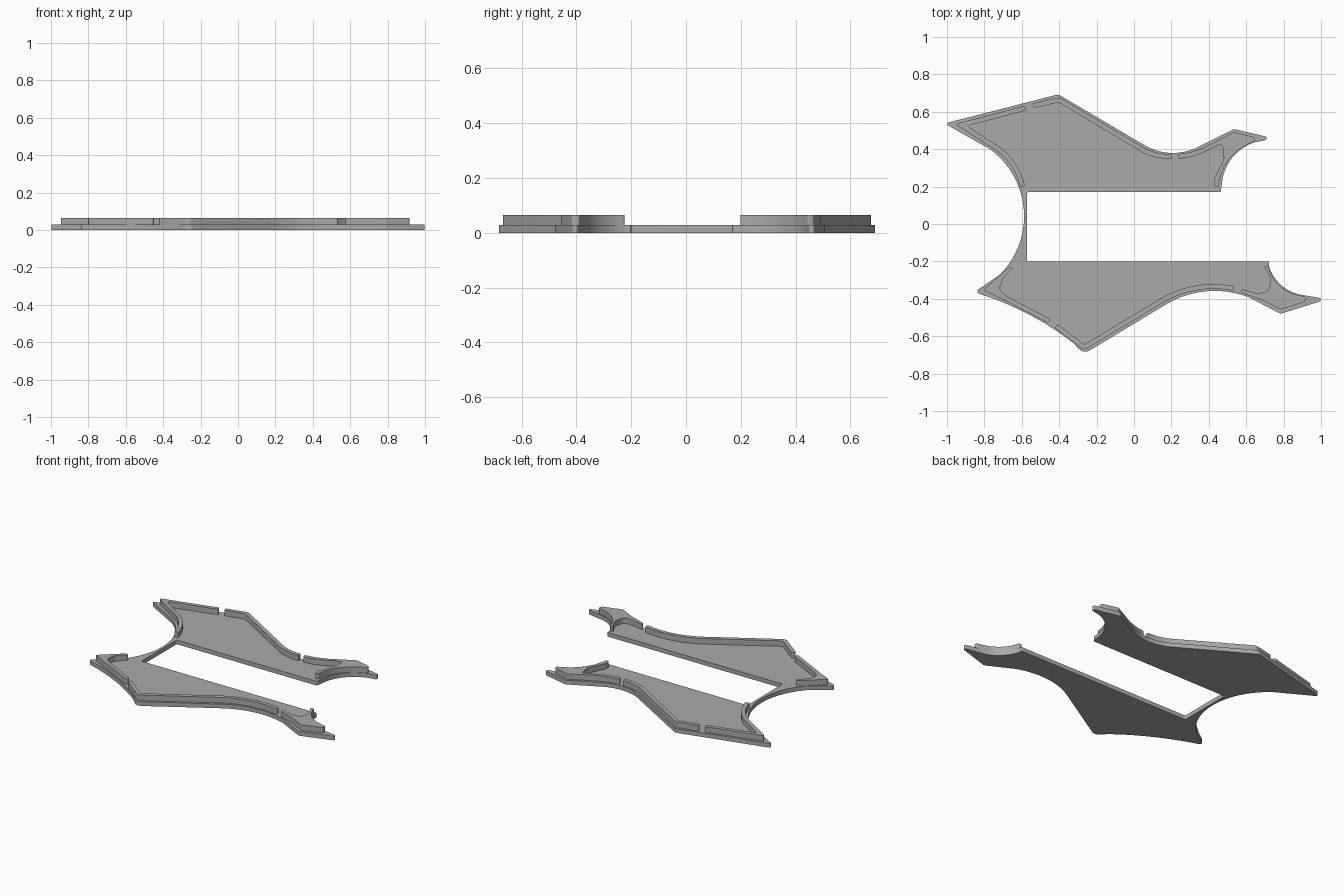
import bpy
import bmesh
import math
from mathutils import Vector

cube = bpy.data.objects.get("Cube")
if cube:
    bpy.data.objects.remove(cube)

PLATE_TOP = 0.028
RIM_TOP = 0.065
RIM_WIDTH = 0.026

grey = bpy.data.materials.new("plain_grey")
grey.use_nodes = True
grey.diffuse_color = (0.4, 0.4, 0.4, 1)
grey.node_tree.nodes["Principled BSDF"].inputs["Base Color"].default_value = grey.diffuse_color


def arc(start, via, end, steps=20):
    """Points on the circle through three points."""
    a, b, c = Vector(start), Vector(via), Vector(end)
    p, q = b - a, c - a
    d = 2 * (p.x * q.y - p.y * q.x)
    centre = a + Vector((q.y * p.length_squared - p.y * q.length_squared,
                         p.x * q.length_squared - q.x * p.length_squared)) / d
    first, last = a - centre, c - centre
    sweep = math.atan2(last.y, last.x) - math.atan2(first.y, first.x)
    sweep = (sweep + math.pi) % math.tau - math.pi
    points = []
    for i in range(steps + 1):
        angle = math.atan2(first.y, first.x) + sweep * i / steps
        p = centre + first.length * Vector((math.cos(angle), math.sin(angle)))
        points.append((p.x, p.y))
    return points


def rounded(points, radius, closed=True, steps=6):
    """Round the sharp corners; a third value on a point overrides the radius."""
    result = []
    count = len(points)
    for i, point in enumerate(points):
        p = Vector(point[:2])
        r = point[2] if len(point) > 2 else radius
        if r == 0 or (not closed and i in (0, count - 1)):
            result.append(p)
            continue
        to_prev = Vector(points[i - 1][:2]) - p
        to_next = Vector(points[(i + 1) % count][:2]) - p
        angle = to_prev.angle(to_next)
        if angle > math.radians(165):
            result.append(p)
            continue
        cut = min(r / math.tan(angle / 2), 0.45 * to_prev.length, 0.45 * to_next.length)
        a, b = p + to_prev.normalized() * cut, p + to_next.normalized() * cut
        for k in range(steps + 1):
            t = k / steps
            result.append(a * (1 - t) ** 2 + p * (2 * t * (1 - t)) + b * t ** 2)
    return result


def slab(name, outline, bottom, top):
    """Extrude a flat outline into a slab."""
    bm = bmesh.new()
    face = bm.faces.new([bm.verts.new((p[0], p[1], bottom)) for p in outline])
    extruded = bmesh.ops.extrude_face_region(bm, geom=[face], use_keep_orig=True)
    for v in extruded["geom"]:
        if isinstance(v, bmesh.types.BMVert):
            v.co.z = top
    bmesh.ops.recalc_face_normals(bm, faces=bm.faces)
    mesh = bpy.data.meshes.new(name)
    bm.to_mesh(mesh)
    bm.free()
    mesh.materials.append(grey)
    obj = bpy.data.objects.new(name, mesh)
    bpy.context.collection.objects.link(obj)
    bpy.ops.object.select_all(action="DESELECT")
    obj.select_set(True)
    bpy.context.view_layer.objects.active = obj
    bpy.ops.object.shade_smooth_by_angle(angle=math.radians(30))


def strip(path):
    """Outline of a constant-width band along a path, with mitred corners."""
    left, right = [], []
    for i, p in enumerate(path):
        before = (p - path[i - 1]).normalized() if i else None
        after = (path[i + 1] - p).normalized() if i < len(path) - 1 else None
        before, after = before or after, after or before
        n1, n2 = Vector((-before.y, before.x)), Vector((-after.y, after.x))
        mitre = (n1 + n2).normalized()
        offset = mitre * (RIM_WIDTH / 2 / mitre.dot(n1))
        left.append(p + offset)
        right.append(p - offset)
    return left + right[::-1]


# Base plate: two winged arms joined by a narrow bridge
plate = [
    (-1.0, .53), (-.995, .542), (-.405, .693, .04), (.064, .417),
    *arc((.075, .411), (.21, .38), (.342, .411)),
    (.535, .508, .025), (.708, .467), (.708, .449),
    *arc((.65, .438), (.524, .353), (.47, .214)),
    (.463, .17), (-.572, .17), (-.572, -.2), (.722, -.2),
    *arc((.722, -.225), (.786, -.326), (.904, -.38)),
    (.998, -.396), (.998, -.413), (.784, -.48, .03),
    *arc((.61, -.39), (.417, -.358), (.166, -.433)),
    (-.268, -.695, .05),
    *arc((-.33, -.632), (-.55, -.49), (-.82, -.376)),
    (-.84, -.366), (-.832, -.35),
    *arc((-.716, -.27), (-.588, .06), (-.77, .4)),
]
slab("base_plate", rounded(plate, .008), 0, PLATE_TOP)

# Narrow raised rims that follow the outer edge
rims = {
    "back_wing_tip_rim": [(-.578, .62), (-.925, .529, 0),
                          *arc((-.749, .417), (-.652, .326), (-.596, .2))],
    "back_long_rim": [(-.54, .632), (-.4, .664, .03),
                      *arc((.021, .412), (.102, .374), (.203, .361))],
    "front_long_rim": [(-.417, -.545), (-.267, -.66, .03),
                       *arc((.155, -.406), (.369, -.337), (.535, -.345))],
}
for name, path in rims.items():
    outline = strip(rounded(path, .01, closed=False))
    slab(name, rounded(outline, .01), PLATE_TOP - .008, RIM_TOP)

# Raised rims that widen into solid pads at the tips
pads = {
    "back_tail_pad": [
        (.235, .374), (.3, .383), (.37, .406), (.535, .492), (.642, .465), (.647, .444),
        *arc((.6, .422), (.503, .337), (.452, .198)),
        (.428, .198), (.428, .24), (.481, .348, .04), (.472, .432, .04),
        (.42, .406), (.353, .374), (.3, .357), (.235, .348)],
    "front_wing_tip_pad": [
        (-.668, -.23), (-.807, -.353), (-.717, -.396), (-.457, -.53),
        (-.446, -.508), (-.674, -.39), (-.722, -.353, .04),
        (-.7, -.289), (-.644, -.235)],
    "front_tail_pad": [
        (.575, -.369), (.684, -.406), (.786, -.457), (.914, -.417), (.92, -.39),
        *arc((.877, -.38), (.77, -.321), (.719, -.225)),
        (.695, -.225), (.733, -.294, .04), (.717, -.366, .04),
        (.652, -.369), (.575, -.348)],
}
for name, outline in pads.items():
    slab(name, rounded(outline, .01), PLATE_TOP - .008, RIM_TOP)
